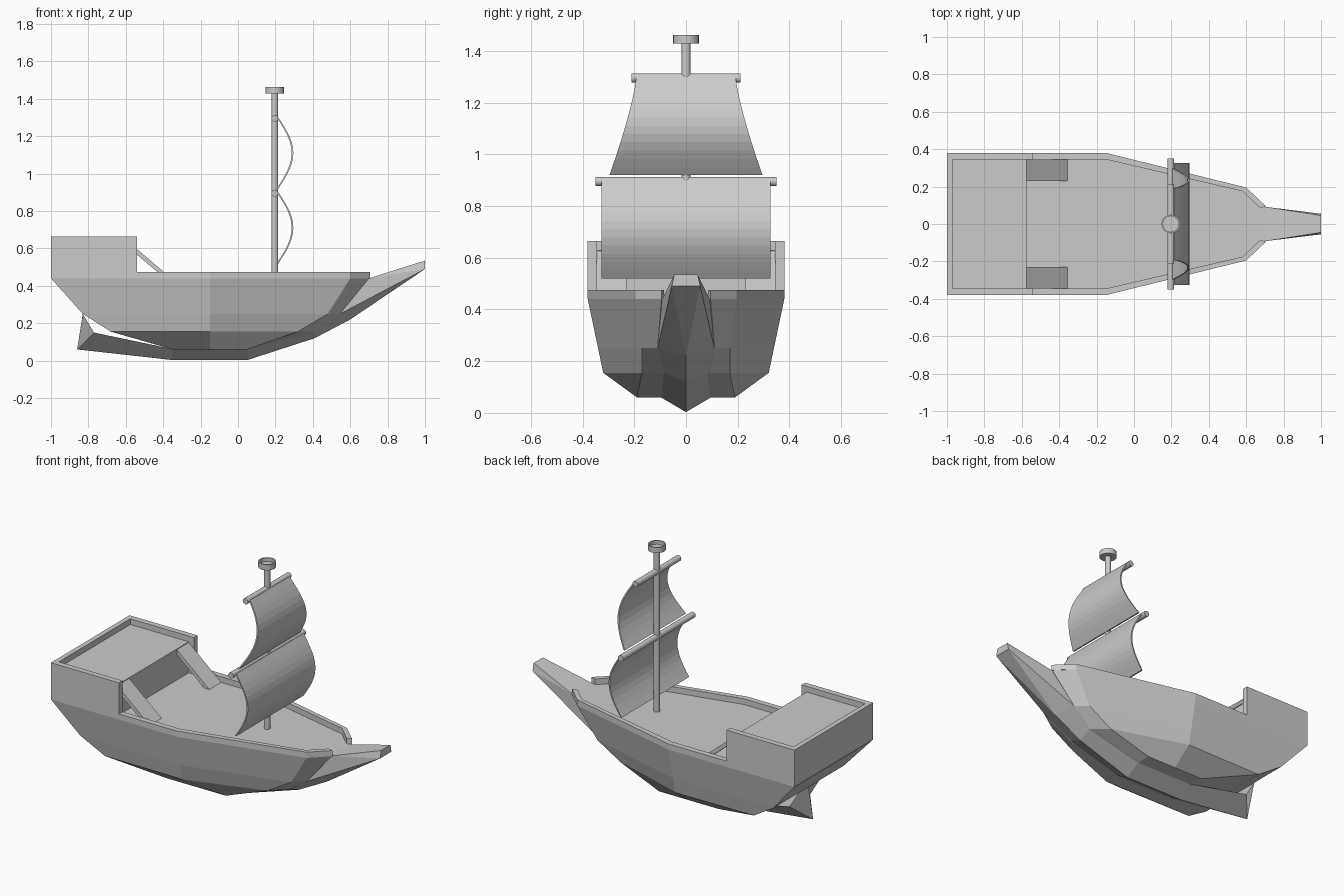
import bpy, bmesh
from math import sin, pi

if "Cube" in bpy.data.objects:
    bpy.data.objects.remove(bpy.data.objects["Cube"])


def finish(name, bm):
    bmesh.ops.recalc_face_normals(bm, faces=bm.faces[:])
    me = bpy.data.meshes.new(name)
    bm.to_mesh(me)
    bm.free()
    ob = bpy.data.objects.new(name, me)
    bpy.context.collection.objects.link(ob)
    return ob


def loft(name, rings):
    # Skin closed rings of equal length and cap both ends
    bm = bmesh.new()
    vs = [[bm.verts.new(p) for p in r] for r in rings]
    n = len(rings[0])
    for a, b in zip(vs, vs[1:]):
        for i in range(n):
            j = (i + 1) % n
            bm.faces.new((a[i], a[j], b[j], b[i]))
    bm.faces.new(vs[0])
    bm.faces.new(vs[-1])
    return finish(name, bm)


def mirror_ring(half, z):
    return [(x, y, z) for x, y in half] + [(x, -y, z) for x, y in reversed(half)]


def convex(name, pts):
    bm = bmesh.new()
    for p in pts:
        bm.verts.new(p)
    bmesh.ops.convex_hull(bm, input=bm.verts[:])
    return finish(name, bm)


def wall(name, outer, inner, z0, z1):
    # Vertical wall between two open xy paths
    def ring(o, i):
        return [(*o, z0), (*o, z1), (*i, z1), (*i, z0)]
    return loft(name, [ring(o, i) for o, i in zip(outer, inner)])


def cylinder(name, r, depth, loc, rot=(0, 0, 0), sides=16):
    bpy.ops.mesh.primitive_cylinder_add(vertices=sides, radius=r, depth=depth,
                                        location=loc, rotation=rot)
    ob = bpy.context.object
    ob.name = name
    bpy.ops.object.shade_smooth_by_angle()
    return ob


# Hull: faceted outlines stacked from bottom to deck
levels = [
    (0.06, [(-.35, .19), (-.15, .19), (.05, .19), (.05, .10)]),
    (0.155, [(-.68, .315), (-.15, .32), (.32, .17), (.41, .09)]),
    (0.25, [(-.83, .34), (-.15, .34), (.48, .17), (.545, .11)]),
    (0.44, [(-1, .38), (-.15, .38), (.60, .195), (.70, .095)]),
]
loft("hull", [mirror_ring(h, z) for z, h in levels])

# Keel: V section from the stern fin to the stem
keel = [(-.83, .10, .25, -.83, .25 - .001), (-.77, .10, .15, -.86, .06),
        (-.35, .10, .062, -.35, .003), (.05, .10, .062, .05, .003),
        (.41, .09, .157, .41, .12), (.545, .11, .25, .60, .22)]
loft("keel", [[(x, y, z), (xb, 0, zb), (x, -y, z)] for x, y, z, xb, zb in keel])

# Bow beak
beak = [(.60, 0, .22)]
for s in (1, -1):
    beak += [(.70, s * .092, .44), (.545, s * .11, .25),
             (1, s * .055, .49), (1, s * .045, .535)]
convex("bow_beak", beak)

# Side rails and stairs, port and starboard
for s, side in ((1, "port"), (-1, "starboard")):
    outer = [(-.54, s * .38), (-.15, s * .38), (.60, s * .195), (.705, s * .095)]
    inner = [(-.54, s * .345), (-.15, s * .345), (.58, s * .175), (.675, s * .085)]
    wall(f"rail_{side}", outer, inner, .44, .475)
    prof = [(-.58, .63), (-.35, .435), (-.385, .435), (-.58, .60)]
    loft(f"stairs_{side}", [[(x, s * y, z) for x, z in prof] for y in (.23, .346)])

# Stern castle: raised deck inside a U-shaped wall
wall("stern_wall",
     [(-.54, .38), (-1, .38), (-1, -.38), (-.54, -.38)],
     [(-.54, .345), (-.97, .345), (-.97, -.345), (-.54, -.345)], .44, .665)
convex("upper_deck", [(x, y, z) for x in (-.98, -.575)
                      for y in (-.36, .36) for z in (.435, .63)])

# Mast and yards
MX = .197
cylinder("mast", .018, 1.01, (MX, 0, .935))
cylinder("lower_yard", .018, .70, (MX, 0, .895), (pi / 2, 0, 0))
cylinder("upper_yard", .018, .42, (MX, 0, 1.295), (pi / 2, 0, 0))

# Crow's nest: shallow open cup
bm = bmesh.new()
prof = [(0, 1.428), (.05, 1.428), (.05, 1.462), (.042, 1.462), (.042, 1.44), (0, 1.44)]
pv = [bm.verts.new((MX + r, 0, z)) for r, z in prof]
edges = [bm.edges.new(e) for e in zip(pv, pv[1:])]
bmesh.ops.spin(bm, geom=pv + edges, cent=(MX, 0, 0), axis=(0, 0, 1),
               angle=2 * pi, steps=20)
bmesh.ops.remove_doubles(bm, verts=bm.verts[:], dist=1e-4)
finish("crows_nest", bm)


# Billowing sails: curved sheets with thickness
def sail(name, z_top, z_bot, w_top, w_bot, n=12):
    rings = []
    for i in range(n + 1):
        t = i / n
        z = z_top + (z_bot - z_top) * t
        x = .207 + .08 * sin(pi * t)
        w = w_top + (w_bot - w_top) * t ** 1.3
        rings.append([(x, w, z), (x + .009, w, z), (x + .009, -w, z), (x, -w, z)])
    return loft(name, rings)


sail("lower_sail", .90, .52, .326, .326)
sail("upper_sail", 1.30, .92, .192, .296)
